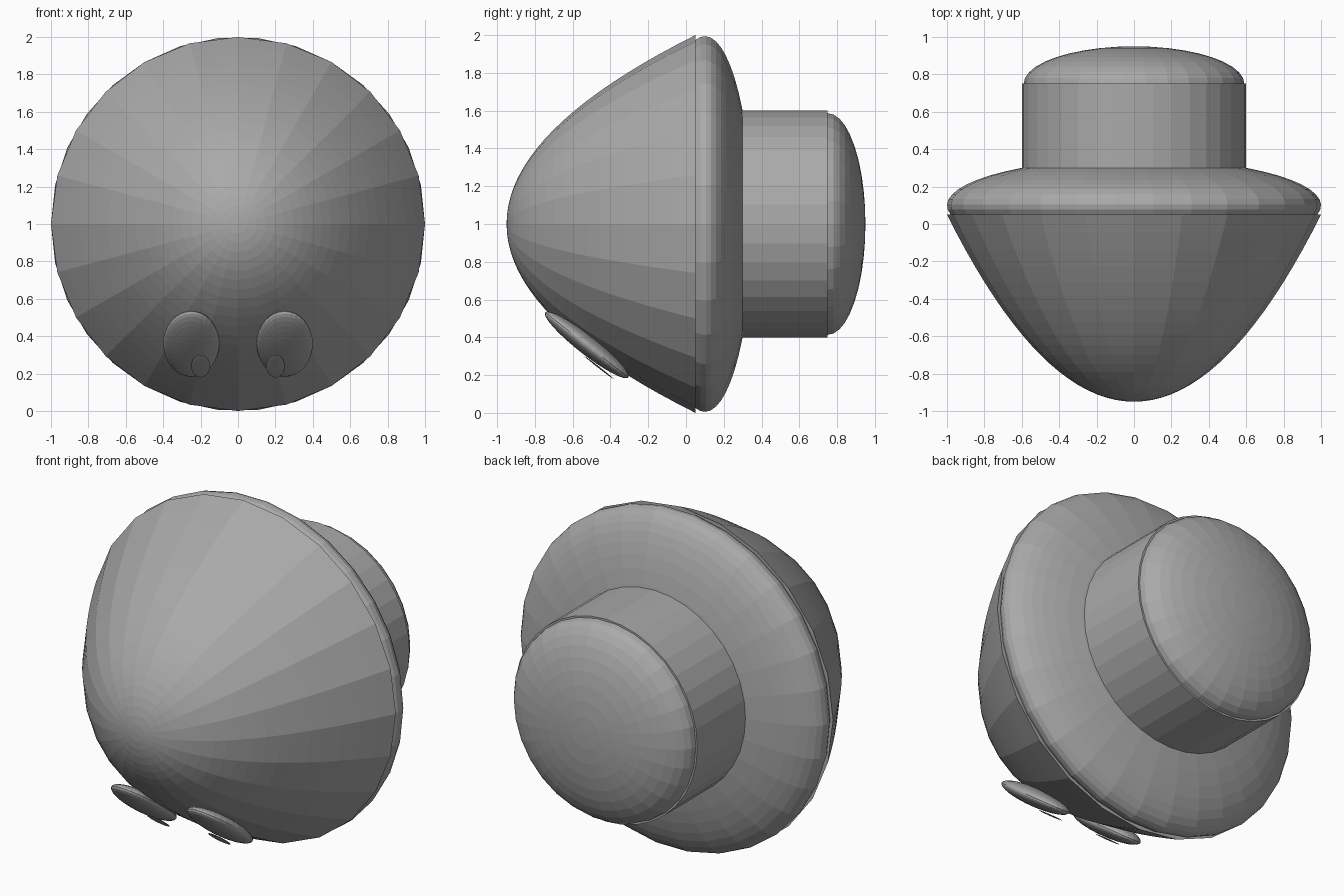
import bpy, bmesh, math
from mathutils import Matrix

cube = bpy.data.objects.get("Cube")
if cube:
    bpy.data.objects.remove(cube)

grey = bpy.data.materials.new("plain grey")
grey.use_nodes = True
colour = (0.4, 0.4, 0.4, 1)
grey.diffuse_color = colour
grey.node_tree.nodes["Principled BSDF"].inputs["Base Color"].default_value = colour


def finish(name, bm):
    bmesh.ops.recalc_face_normals(bm, faces=bm.faces)
    mesh = bpy.data.meshes.new(name)
    bm.to_mesh(mesh)
    bm.free()
    mesh.materials.append(grey)
    obj = bpy.data.objects.new(name, mesh)
    bpy.context.collection.objects.link(obj)
    return obj


def lathe(name, profile, sides):
    """Turn (radius, y) points about the horizontal axis at z = 1."""
    bm = bmesh.new()
    rings = []
    for r, y in profile:
        if r < 0.001:
            rings.append([bm.verts.new((0, y, 1))] * sides)
            continue
        turns = [2 * math.pi * i / sides for i in range(sides)]
        rings.append([bm.verts.new((r * math.cos(a), y, 1 + r * math.sin(a))) for a in turns])
    for a, b in zip(rings, rings[1:]):
        for i in range(sides):
            j = (i + 1) % sides
            bm.faces.new(list(dict.fromkeys((a[i], a[j], b[j], b[i]))))
    return finish(name, bm)


def dome(radius, y, depth, start, steps=10):
    """Elliptic arc from the start angle to the pole."""
    angles = [start + (math.pi / 2 - start) * i / steps for i in range(steps + 1)]
    return [(radius * math.cos(a), y + depth * math.sin(a)) for a in angles]


def ellipsoid(name, centre, size, tilt):
    bm = bmesh.new()
    place = Matrix.Translation(centre) @ Matrix.Rotation(tilt, 4, "X") @ Matrix.Diagonal((*size, 1))
    bmesh.ops.create_uvsphere(bm, u_segments=32, v_segments=16, radius=1, matrix=place)
    return finish(name, bm)


# Front shell: a paraboloid closed by a flat back
shell = [(i / 20, (i / 20) ** 2 - 0.95) for i in range(21)]
lathe("front_shell", shell + [(0, 0.05)], 24)

# Rounded rim behind the shell
rim_start = -math.asin(0.2)
lathe("rear_rim", [(0, 0.05)] + dome(1, 0.1, 0.25, rim_start, 16), 30)

# Stem and its domed end
lathe("stem", [(0, 0.25), (0.6, 0.25), (0.6, 0.75), (0, 0.75)], 36)
lathe("stem_end", [(0, 0.74), (0.59, 0.74)] + dome(0.59, 0.75, 0.2, 0), 30)

# Eyes lie flat on the lower front, with thin pupils over them
tilt = math.radians(-38)
for side, label in ((1, "left"), (-1, "right")):
    ellipsoid(label + "_eye", (side * 0.25, -0.525, 0.36), (0.15, 0.28, 0.05), tilt)
    ellipsoid(label + "_pupil", (side * 0.2, -0.46, 0.24), (0.05, 0.098, 0.004), tilt)
